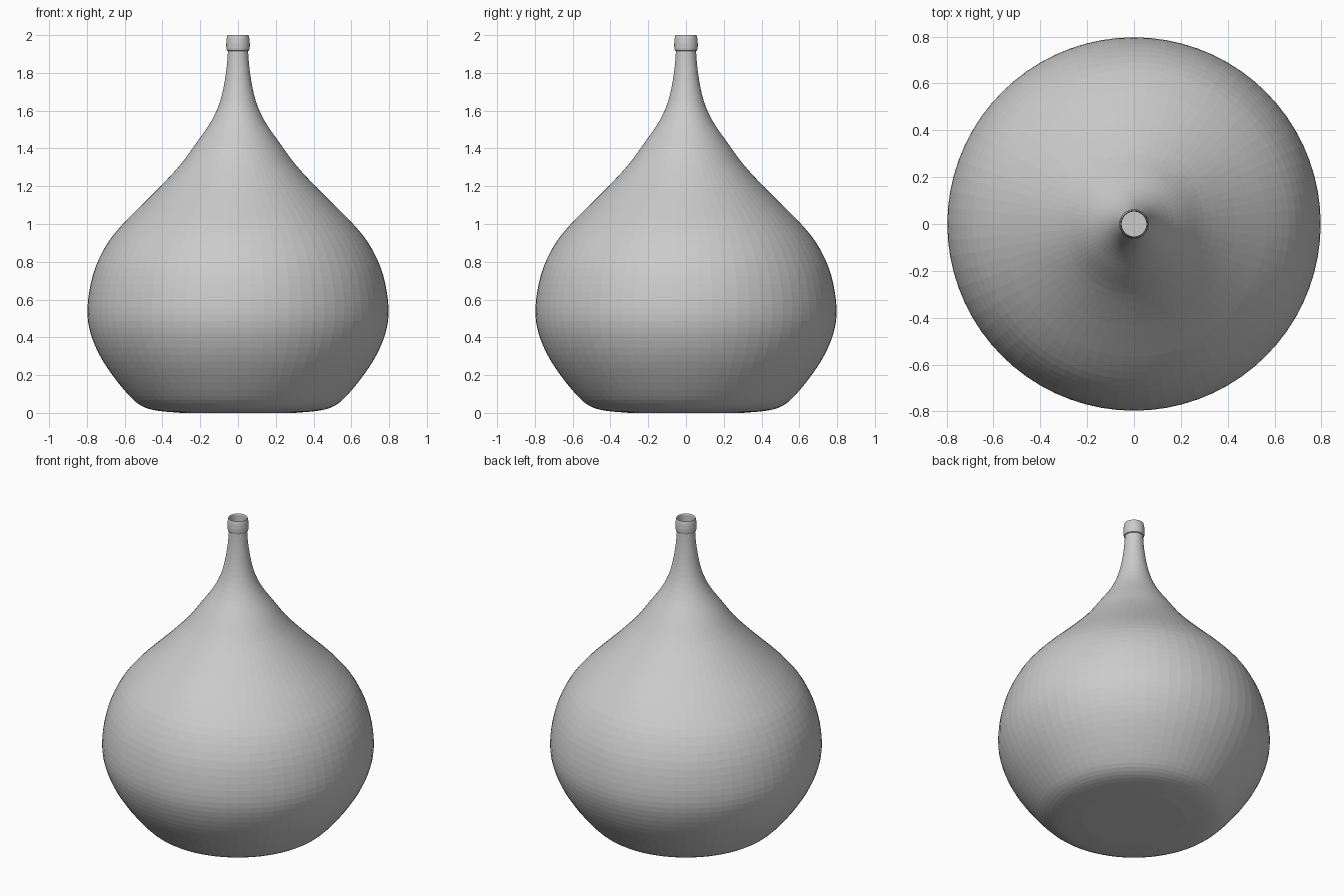
import bpy, bmesh, math
from mathutils import Vector

if "Cube" in bpy.data.objects:
    bpy.data.objects.remove(bpy.data.objects["Cube"])

SEGMENTS = 72


def spline(points, steps):
    """Smooth Catmull-Rom curve through (radius, height) points."""
    p = [Vector(q) for q in points]
    p = [2 * p[0] - p[1]] + p + [2 * p[-1] - p[-2]]
    out = []
    for a, b, c, d in zip(p, p[1:], p[2:], p[3:]):
        for i in range(steps):
            t = i / steps
            out.append(0.5 * (2 * b + (c - a) * t + (2 * a - 5 * b + 4 * c - d) * t * t
                              + (3 * b - a - 3 * c + d) * t ** 3))
    return out + [p[-2]]


def lathe(name, profile, close_bottom=False):
    """Spin a profile around z; optionally fill the first ring."""
    bm = bmesh.new()
    rings = []
    for r, z in profile:
        rings.append([bm.verts.new((r * math.cos(2 * math.pi * k / SEGMENTS),
                                    r * math.sin(2 * math.pi * k / SEGMENTS), z))
                      for k in range(SEGMENTS)])
    for lo, hi in zip(rings, rings[1:]):
        for k in range(SEGMENTS):
            n = (k + 1) % SEGMENTS
            bm.faces.new((lo[k], lo[n], hi[n], hi[k]))
    if close_bottom:
        bm.faces.new(rings[0][::-1])
    mesh = bpy.data.meshes.new(name)
    bm.to_mesh(mesh)
    bm.free()
    obj = bpy.data.objects.new(name, mesh)
    bpy.context.collection.objects.link(obj)
    return obj


# Teardrop body with flat base and open, slender neck
body = [(0.30, 0.0), (0.43, 0.012), (0.51, 0.037), (0.575, 0.09), (0.665, 0.2),
        (0.735, 0.31), (0.78, 0.42), (0.797, 0.52), (0.788, 0.64), (0.755, 0.77),
        (0.69, 0.9), (0.60, 1.01), (0.50, 1.11), (0.40, 1.21), (0.30, 1.32),
        (0.22, 1.43), (0.15, 1.53), (0.105, 1.62), (0.077, 1.72), (0.06, 1.83),
        (0.053, 1.92)]
lathe("vase_body", spline(body, 3), close_bottom=True)

# Rounded collar around the mouth, open at the top
collar = [(0.053, 1.915), (0.059, 1.918), (0.062, 1.93), (0.0625, 1.955),
          (0.060, 1.982), (0.056, 2.0), (0.053, 1.992), (0.053, 1.92)]
lathe("neck_collar", collar)
